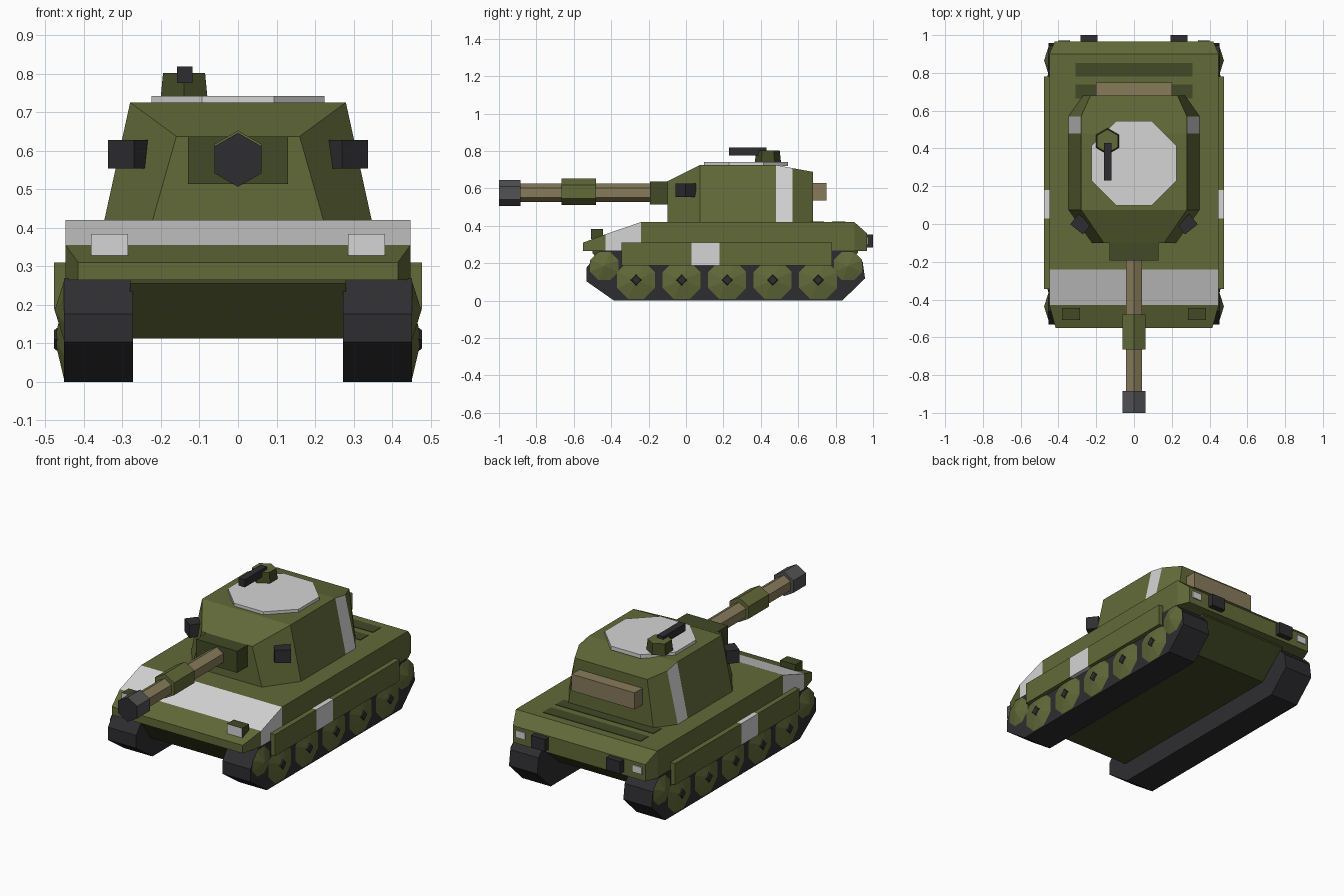
import bpy, bmesh, math
from mathutils import Matrix, Vector

if "Cube" in bpy.data.objects:
    bpy.data.objects.remove(bpy.data.objects["Cube"])


def material(name, r, g, b):
    m = bpy.data.materials.new(name)
    m.diffuse_color = (r, g, b, 1)
    m.use_nodes = True
    m.node_tree.nodes["Principled BSDF"].inputs["Base Color"].default_value = m.diffuse_color
    return m


GREEN = material("olive green", .122, .143, .040)
DARK_GREEN = material("dark olive", .054, .067, .019)
WHITE = material("pale grey", .66, .66, .66)
BLACK = material("charcoal", .027, .027, .030)
GREY = material("steel grey", .085, .085, .09)
TAN = material("tan", .245, .198, .105)


def finish(name, bm, mats, rule=None):
    """Turn a bmesh into an object; rule(face) picks the material slot."""
    bmesh.ops.recalc_face_normals(bm, faces=bm.faces)
    bm.normal_update()
    if rule:
        for f in bm.faces:
            f.material_index = rule(f)
    me = bpy.data.meshes.new(name)
    bm.to_mesh(me)
    bm.free()
    for m in mats:
        me.materials.append(m)
    ob = bpy.data.objects.new(name, me)
    bpy.context.collection.objects.link(ob)
    return ob


def box(name, x, y, z, mats, rule=None, turn=0):
    """Box from (min, max) ranges, optionally turned about its vertical axis."""
    bm = bmesh.new()
    bmesh.ops.create_cube(bm, size=1)
    c = Vector([(a + b) / 2 for a, b in (x, y, z)])
    s = [b - a for a, b in (x, y, z)]
    bmesh.ops.transform(bm, verts=bm.verts, matrix=Matrix.Translation(c)
                        @ Matrix.Rotation(turn, 4, 'Z') @ Matrix.Diagonal((*s, 1)))
    return finish(name, bm, mats, rule)


def prism(name, sides, r1, r2, depth, start, axis, mats, rule=None, spin=0):
    """Prism or cone running from start along axis."""
    bm = bmesh.new()
    bmesh.ops.create_cone(bm, cap_ends=True, segments=sides, radius1=r1,
                          radius2=r2, depth=depth)
    rot = Vector((0, 0, 1)).rotation_difference(Vector(axis)).to_matrix().to_4x4()
    bmesh.ops.transform(bm, verts=bm.verts, matrix=Matrix.Translation(start) @ rot
                        @ Matrix.Rotation(spin, 4, 'Z')
                        @ Matrix.Translation((0, 0, depth / 2)))
    bmesh.ops.remove_doubles(bm, verts=bm.verts, dist=1e-5)
    return finish(name, bm, mats, rule)


def loft(name, sections, mats, rule=None):
    """Skin trapezoid sections: (y, bottom half width, bottom z, top half width, top z)."""
    bm = bmesh.new()
    rings = [[bm.verts.new(p) for p in ((-wb, y, zb), (wb, y, zb), (wt, y, zt), (-wt, y, zt))]
             for y, wb, zb, wt, zt in sections]
    for a, b in zip(rings, rings[1:]):
        for i in range(4):
            j = (i + 1) % 4
            bm.faces.new((a[i], a[j], b[j], b[i]))
    bm.faces.new(rings[0])
    bm.faces.new(rings[-1])
    return finish(name, bm, mats, rule)


def between(f, lo, hi):
    return lo < f.calc_center_median().y < hi and abs(f.normal.y) < .9


# Hull with a pale band across the front slope
loft("upper_hull", [(-.55, .415, .264, .415, .31), (-.43, .448, .264, .448, .355),
                    (-.24, .448, .264, .448, .42), (.90, .448, .264, .448, .42),
                    (.967, .42, .264, .42, .36)], [GREEN, WHITE],
     lambda f: int(between(f, -.43, -.24) and f.normal.z > -.5))
loft("lower_hull", [(-.50, .28, .255, .28, .265), (-.40, .28, .112, .28, .265),
                    (.76, .28, .112, .28, .265), (.92, .28, .255, .28, .265)], [DARK_GREEN])

# Engine deck grilles
for y0 in (.665, .78):
    box("engine_grille", (-.31, .31), (y0, y0 + .073), (.416, .423), [DARK_GREEN])

# Running gear and fittings on both sides
TRACK = [(-.46, .268), (-.532, .176), (-.532, .103), (-.385, 0), (.835, 0),
         (.957, .118), (.945, .205), (.885, .268)]
for s in (-1, 1):
    bm = bmesh.new()
    face = bm.faces.new([bm.verts.new((s * .273, y, z)) for y, z in TRACK])
    out = bmesh.ops.extrude_face_region(bm, geom=[face])
    bmesh.ops.translate(bm, vec=(s * .179, 0, 0),
                        verts=[v for v in out["geom"] if isinstance(v, bmesh.types.BMVert)])
    if not any(len(f.verts) == 8 and abs(f.calc_center_median().x) < .28 for f in bm.faces):
        bm.faces.new([v for v in bm.verts if abs(v.co.x) < .28])
    finish("track", bm, [BLACK])

    out_dir = (s, 0, 0)
    for i in range(5):
        y = -.267 + i * .2435
        prism("road_wheel", 8, .110, 0, .024, (s * .452, y, .11), out_dir, [GREEN],
              spin=math.pi / 8)
        prism("wheel_hub", 4, .031, .024, .009, (s * .468, y, .11), out_dir, [BLACK])
    for y in (-.437, .866):
        prism("end_wheel", 8, .082, 0, .024, (s * .452, y, .185), out_dir, [GREEN],
              spin=math.pi / 8)

    # Side skirt with a pale panel
    x = sorted((s * .445, s * .477))
    for y, m in (((-.345, .03), GREEN), ((.03, .18), WHITE), ((.18, .78), GREEN)):
        box("side_skirt", x, y, (.187, .31), [m])

    # Headlights, tail lights and rear blocks
    box("headlight", sorted((s * .285, s * .382)), (-.508, -.445), (.328, .383),
        [DARK_GREEN, WHITE], lambda f: int(f.normal.y < -.9))
    box("tail_light", sorted((s * .34, s * .40)), (.96, .973), (.30, .34), [WHITE])
    box("rear_block", sorted((s * .193, s * .283)), (.95, 1.0), (.283, .353), [BLACK])

    # Angled smoke launcher on the turret cheek
    box("smoke_launcher", (s * .282 - .043, s * .282 + .043), (-.036, .034),
        (.553, .627), [BLACK], turn=s * math.radians(38))

# Turret with a pale stripe down each side
loft("turret", [(-.10, .223, .415, .16, .637), (.075, .348, .415, .28, .725),
                (.48, .348, .415, .28, .725), (.57, .348, .415, .28, .708),
                (.68, .27, .415, .23, .688)], [GREEN, WHITE],
     lambda f: int(between(f, .48, .57) and abs(f.normal.x) > .7))
box("turret_stowage", (-.2, .2), (.66, .75), (.535, .63), [TAN])
prism("roof_panel", 8, .243, .243, .022, (0, .322, .72), (0, 0, 1), [WHITE],
      spin=math.pi / 8)

# Commander's hatch and its small gun
prism("cupola", 6, .070, .063, .064, (-.14, .438, .738), (0, 0, 1), [DARK_GREEN, GREEN],
      lambda f: int(f.normal.z > .9))
box("roof_gun", (-.158, -.118), (.23, .43), (.775, .818), [BLACK])

# Main gun
box("mantlet", (-.13, .13), (-.193, -.05), (.513, .637), [DARK_GREEN])
FWD = (0, -1, 0)
prism("barrel", 6, .05, .05, .74, (0, -.17, .576), FWD, [TAN])
prism("barrel_sleeve", 6, .07, .07, .185, (0, -.48, .582), FWD, [GREEN])
prism("muzzle", 6, .07, .07, .115, (0, -.885, .576), FWD, [GREY, BLACK],
      lambda f: int(f.normal.y < -.9))
